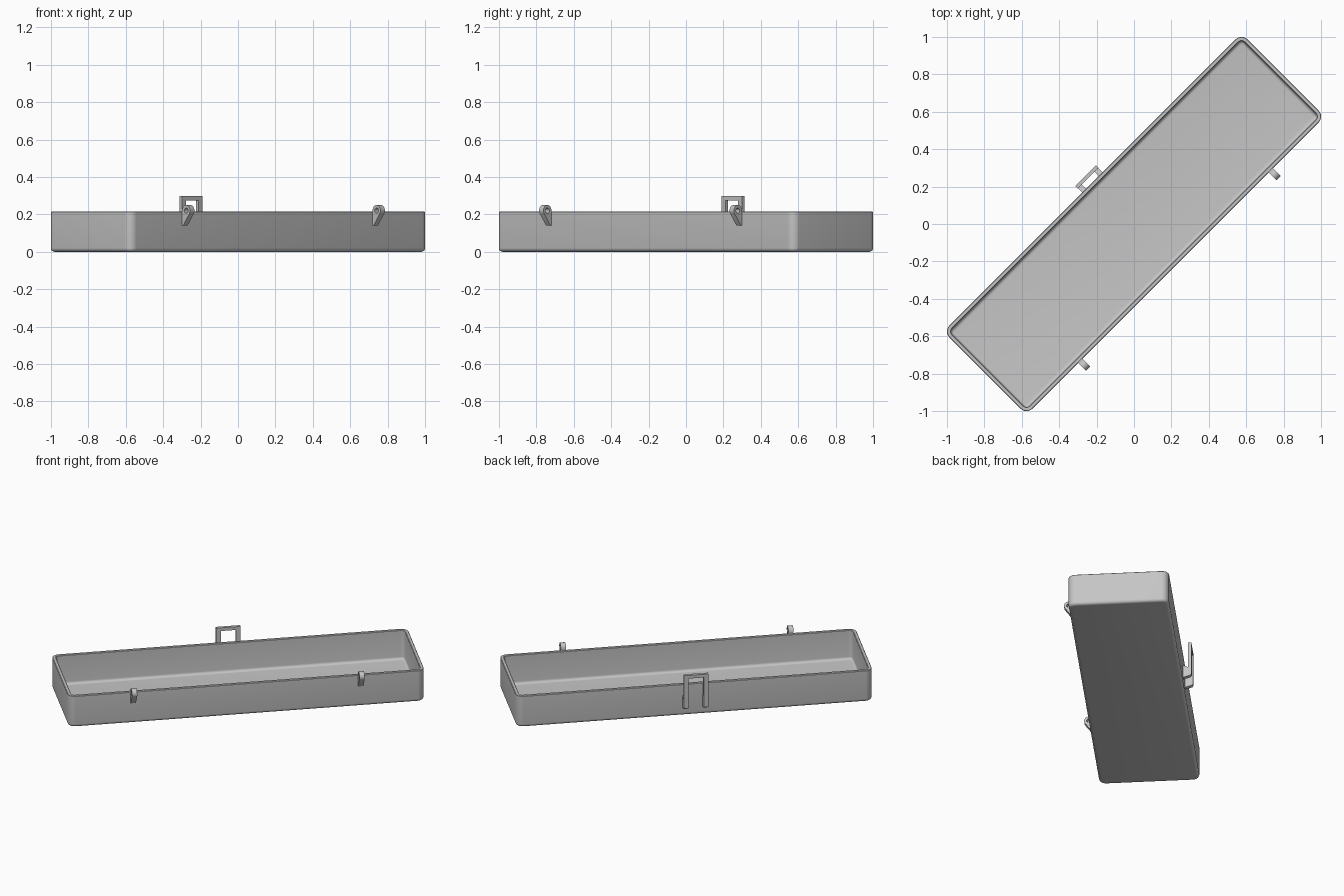
import bpy, bmesh, math
from mathutils import Matrix, Vector

if "Cube" in bpy.data.objects:
    bpy.data.objects.remove(bpy.data.objects["Cube"], do_unlink=True)

L, W, H, R = 1.127, 0.314, 0.215, 0.045    # half length, half width, height, corner radius
TURN = Matrix.Rotation(math.radians(45), 4, 'Z')

grey = bpy.data.materials.new("plain_grey")
grey.use_nodes = True
grey.diffuse_color = (0.56, 0.56, 0.56, 1)
grey.node_tree.nodes["Principled BSDF"].inputs["Base Color"].default_value = (0.56, 0.56, 0.56, 1)


def activate(ob):
    bpy.ops.object.select_all(action='DESELECT')
    ob.select_set(True)
    bpy.context.view_layer.objects.active = ob


def arc(cx, cy, r, start, end, steps):
    angles = [math.radians(start + (end - start) * i / steps) for i in range(steps + 1)]
    return [(cx + r * math.cos(a), cy + r * math.sin(a)) for a in angles]


def rounded_rect(inset):
    r = max(R - inset, 0.008)
    hx, hy = L - inset - r, W - inset - r
    pts = []
    for sx, sy, a in ((1, 1, 0), (-1, 1, 90), (-1, -1, 180), (1, -1, 270)):
        pts += arc(sx * hx, sy * hy, r, a, a + 90, 8)
    return pts


def plate(name, loops, thick, place, outward, side):
    """Extruded flat profile: profile x runs along outward, profile y runs up."""
    curve = bpy.data.curves.new(name, 'CURVE')
    curve.dimensions, curve.fill_mode, curve.extrude = '2D', 'BOTH', thick / 2
    for pts in loops:
        s = curve.splines.new('POLY')
        s.points.add(len(pts) - 1)
        for p, (x, y) in zip(s.points, pts):
            p.co = (x, y, 0, 1)
        s.use_cyclic_u = True
    curve.materials.append(grey)
    ob = bpy.data.objects.new(name, curve)
    bpy.context.collection.objects.link(ob)
    axes = Matrix((outward, (0, 0, 1), side)).transposed().to_4x4()
    ob.matrix_world = TURN @ Matrix.Translation(Vector(place)) @ axes
    activate(ob)
    bpy.ops.object.convert(target='MESH')
    bpy.ops.object.shade_smooth_by_angle(angle=math.radians(35))
    return ob


# Open tray: rings lofted up the outside, over the rim and down to the floor
WALL, FLOOR, FILLET = 0.022, 0.015, 0.018
rings = [(0.02 - x, 0.02 + z) for x, z in arc(0, 0, 0.02, -90, 0, 5)]
rings += [(0, H - 0.003), (0.003, H), (WALL - 0.003, H), (WALL, H - 0.003)]
rings += [(WALL + FILLET - x, FLOOR + FILLET + z) for x, z in arc(0, 0, FILLET, 0, -90, 5)]
bm = bmesh.new()
loops = [[bm.verts.new((x, y, z)) for x, y in rounded_rect(inset)] for inset, z in rings]
for a, b in zip(loops, loops[1:]):
    n = len(a)
    for i in range(n):
        j = (i + 1) % n
        bm.faces.new((a[i], a[j], b[j], b[i]))
bm.faces.new(loops[0][::-1])
bm.faces.new(loops[-1])
bmesh.ops.recalc_face_normals(bm, faces=bm.faces)
mesh = bpy.data.meshes.new("tray")
bm.to_mesh(mesh)
bm.free()
mesh.materials.append(grey)
tray = bpy.data.objects.new("tray", mesh)
bpy.context.collection.objects.link(tray)
tray.matrix_world = TURN
activate(tray)
bpy.ops.object.shade_smooth_by_angle(angle=math.radians(35))

# Two hinge lugs with pin holes on the front wall
lug = [(-0.005, 0.14), (0.008, 0.14)] + arc(0.03, 0.22, 0.03, -25, 180, 14) + [(-0.005, 0.21)]
eye = arc(0.03, 0.22, 0.014, 0, 345, 23)
for side, x in (("right", -0.72), ("left", 0.72)):
    plate("hinge_lug_" + side, [lug, eye], 0.033, (x, -W, 0), (0, -1, 0), (-1, 0, 0))

# Latch on the back wall: upright loop carried by two brackets
half, leg, low, top = 0.078, 0.03, 0.075, 0.297
loop = [(-half, low), (-half, top), (half, top), (half, low),
        (half - leg, low), (half - leg, top - 0.022), (leg - half, top - 0.022), (leg - half, low)]
plate("latch_loop", [loop], 0.02, (0, W + 0.042, 0), (-1, 0, 0), (0, 1, 0))
bracket = [(-0.005, 0.14), (0.035, 0.12)] + arc(0.034, 0.08, 0.018, 40, -70, 8) + [(-0.005, 0.05)]
for side, x in (("right", -1), ("left", 1)):
    plate("latch_bracket_" + side, [bracket], leg - 0.002, (x * (half - leg / 2), W, 0),
          (0, 1, 0), (1, 0, 0))
